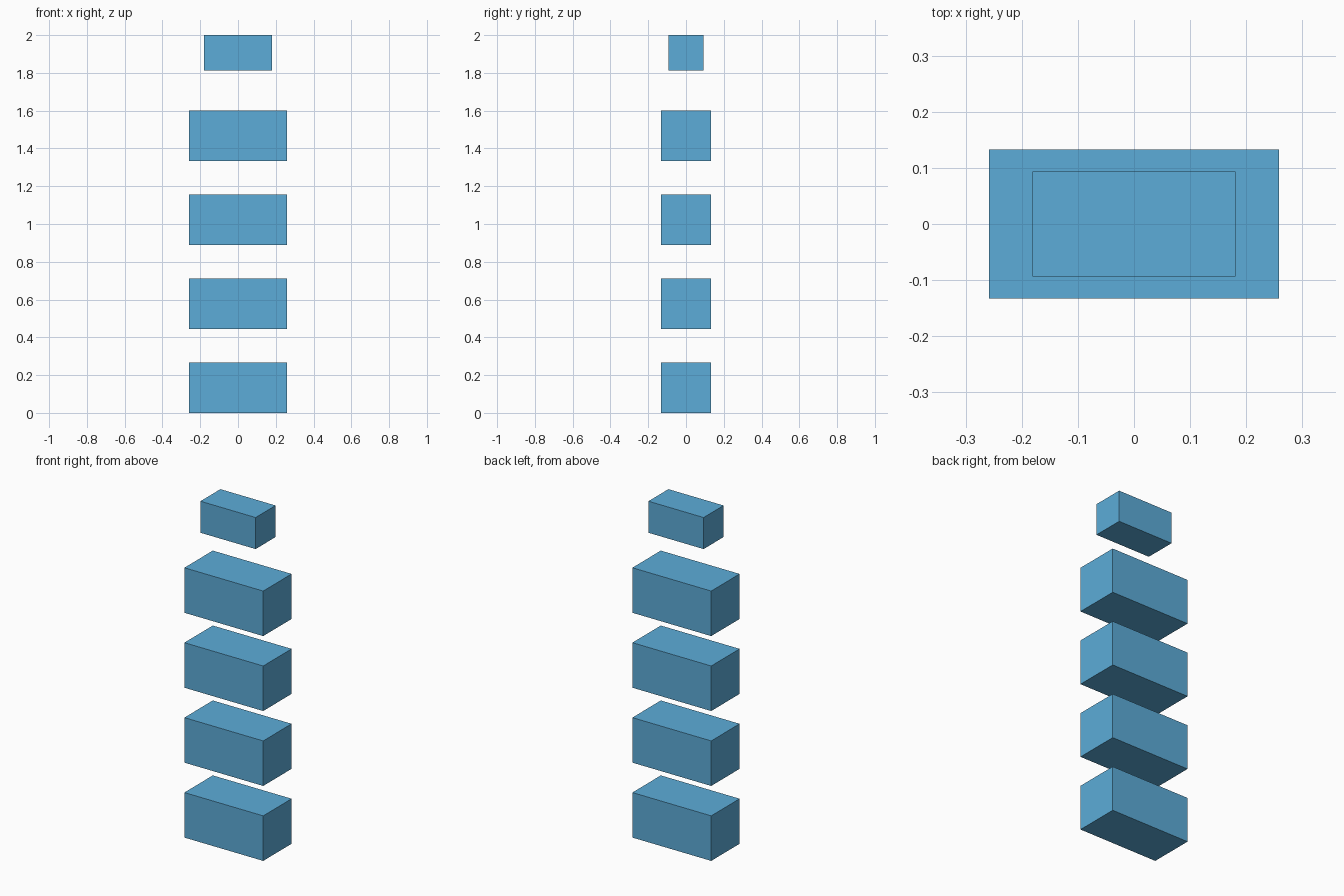
import bpy

if "Cube" in bpy.data.objects:
    bpy.data.objects.remove(bpy.data.objects["Cube"])

blue = bpy.data.materials.new("blue")
blue.diffuse_color = (0.107, 0.413, 0.687, 1.0)
blue.use_nodes = True
blue.node_tree.nodes["Principled BSDF"].inputs["Base Color"].default_value = blue.diffuse_color


def add_block(name, width, depth, height, bottom):
    """Axis-aligned block centred on x and y, resting at the given height."""
    bpy.ops.mesh.primitive_cube_add(size=1, location=(0, 0, bottom + height / 2))
    block = bpy.context.object
    block.name = name
    block.scale = (width, depth, height)
    bpy.ops.object.transform_apply(location=False, rotation=False, scale=True)
    block.data.materials.append(blue)
    return block


# Four equal blocks, evenly spaced in a floating column
SPACING = 0.4443
for i in range(4):
    add_block(f"column_block_{i + 1}", 0.517, 0.266, 0.267, i * SPACING)

# Smaller block at the top
add_block("top_block", 0.362, 0.187, 0.187, 1.813)
